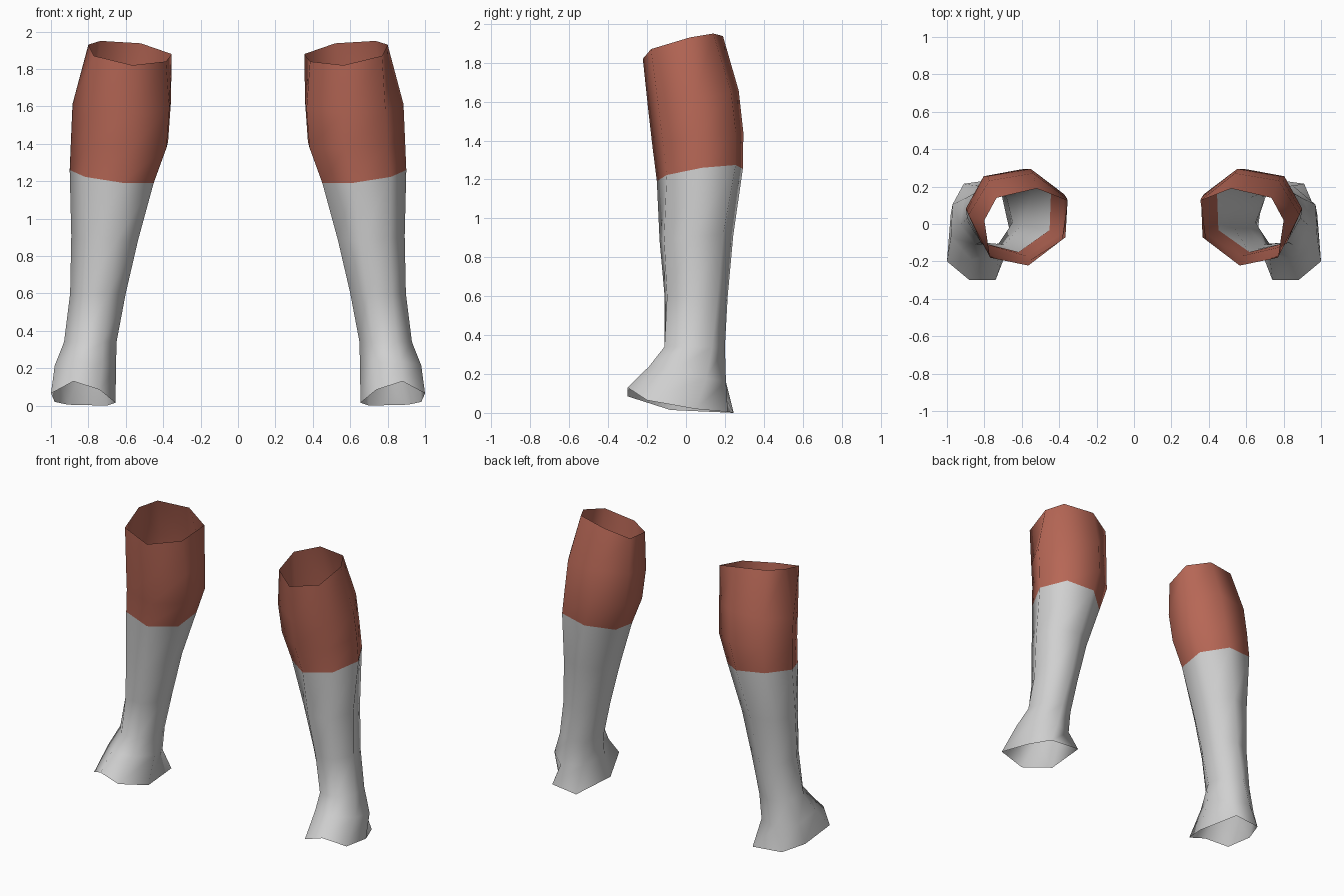
import bpy, bmesh, math

cube = bpy.data.objects.get("Cube")
if cube:
    bpy.data.objects.remove(cube, do_unlink=True)


def make_material(name, rgb):
    mat = bpy.data.materials.new(name)
    mat.use_nodes = True
    color = (*rgb, 1.0)
    mat.diffuse_color = color
    bsdf = next(n for n in mat.node_tree.nodes if n.type == 'BSDF_PRINCIPLED')
    bsdf.inputs["Base Color"].default_value = color
    bsdf.inputs["Roughness"].default_value = 0.8
    return mat


grey = make_material("light grey", (0.63, 0.63, 0.63))
red = make_material("brick red", (0.47, 0.135, 0.092))

SIDES = 7


def oval(cx, cy, rx, ry, phase, z, tilt_x=0.0, tilt_y=0.0):
    """Seven-sided tilted ring, counter-clockwise from the outer side."""
    ring = []
    for i in range(SIDES):
        a = math.radians(phase) + math.tau * i / SIDES
        dx, dy = rx * math.cos(a), ry * math.sin(a)
        ring.append((cx + dx, cy + dy, z + tilt_x * dx + tilt_y * dy))
    return ring


# Open bottom edge, arched up over the front of the foot
hem = [(1.0, -0.20, 0.065), (0.98, 0.05, 0.02), (0.91, 0.215, 0.005),
       (0.70, 0.245, 0.0), (0.655, -0.08, 0.015), (0.74, -0.30, 0.085),
       (0.88, -0.30, 0.13)]

# Slanted open top edge
rim = [(0.80, 0.02, 1.93), (0.735, 0.14, 1.95), (0.52, 0.19, 1.937),
       (0.355, 0.125, 1.88), (0.385, -0.085, 1.84), (0.565, -0.222, 1.82),
       (0.77, -0.18, 1.87)]

# Rings from the foot up to the knee
rings = [
    hem,
    oval(0.822, 0.005, 0.170, 0.203, -22, 0.20, 0.0, -0.2),   # instep
    oval(0.791, 0.038, 0.144, 0.162, -15, 0.34),              # ankle
    oval(0.746, 0.047, 0.153, 0.168, -8, 0.60),               # lower shin
    oval(0.707, 0.050, 0.185, 0.195, -5, 0.90, 0.05, 0.08),   # shin
    oval(0.662, 0.073, 0.238, 0.227, 2, 1.23, 0.12, 0.15),    # colour border
    oval(0.622, 0.063, 0.271, 0.240, 2, 1.41, 0.06, 0.15),    # calf
    oval(0.610, 0.040, 0.275, 0.239, 2, 1.61, 0.0, 0.2),      # below the knee
    rim,
]
BORDER = 5


def build_stocking(name, side):
    bm = bmesh.new()
    loops = [[bm.verts.new((side * x, y, z)) for x, y, z in r] for r in rings]
    for level, (low, high) in enumerate(zip(loops, loops[1:])):
        for i in range(SIDES):
            j = (i + 1) % SIDES
            quad = [low[i], low[j], high[j], high[i]]
            face = bm.faces.new(quad if side > 0 else quad[::-1])
            face.smooth = True
            # Upper band is red, the rest grey
            face.material_index = 1 if level >= BORDER else 0
    mesh = bpy.data.meshes.new(name)
    bm.to_mesh(mesh)
    bm.free()
    mesh.materials.append(grey)
    mesh.materials.append(red)
    obj = bpy.data.objects.new(name, mesh)
    bpy.context.collection.objects.link(obj)
    return obj


build_stocking("left_stocking", 1)
build_stocking("right_stocking", -1)
